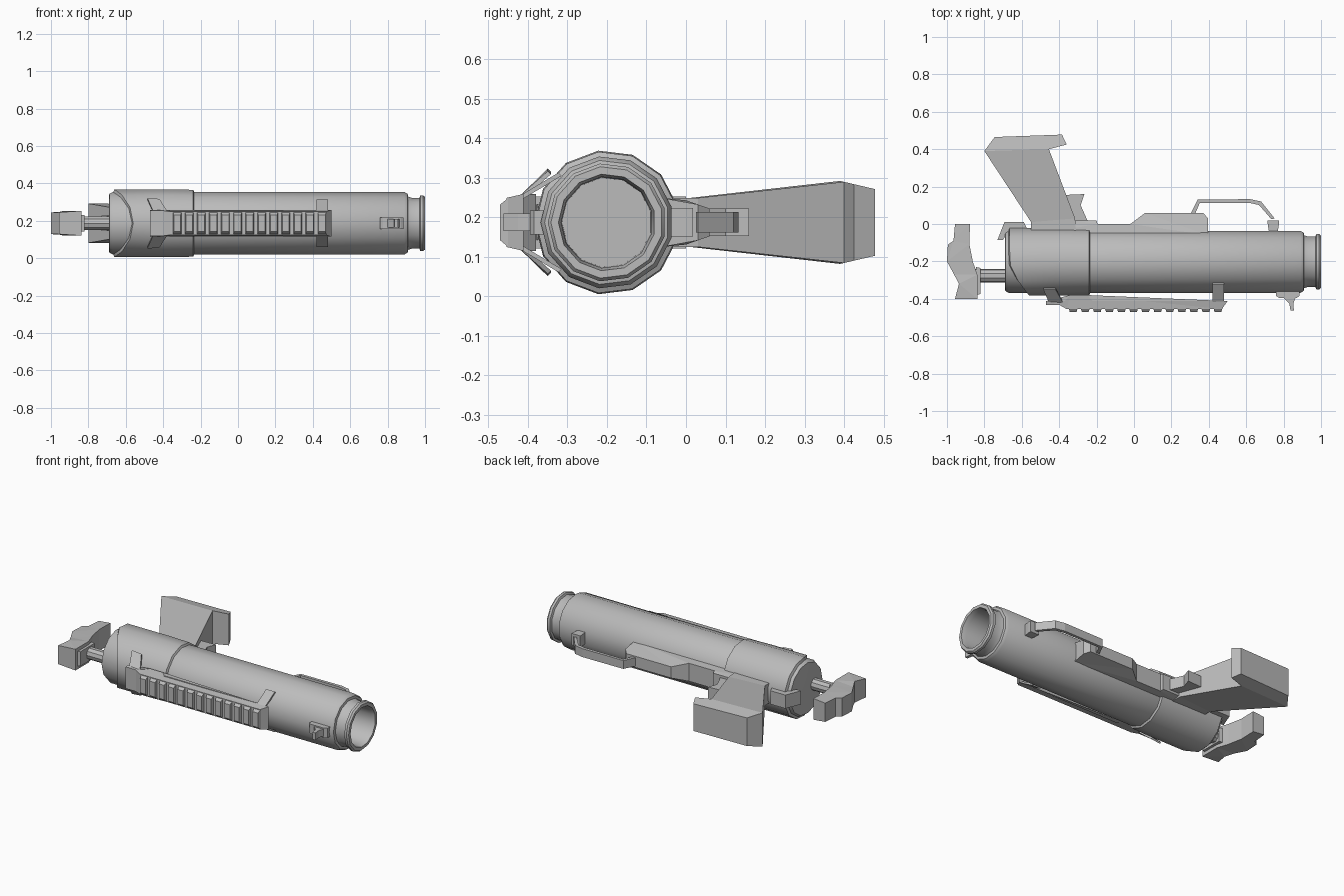
import bpy, bmesh, math

if "Cube" in bpy.data.objects:
    bpy.data.objects.remove(bpy.data.objects["Cube"])

CY, CZ, SIDES = -0.2, 0.187, 13

grey = bpy.data.materials.new("gunmetal grey")
grey.diffuse_color = (0.5, 0.5, 0.5, 1)
grey.use_nodes = True
grey.node_tree.nodes["Principled BSDF"].inputs["Base Color"].default_value = grey.diffuse_color


def finish(name, bm, smooth=False):
    bmesh.ops.recalc_face_normals(bm, faces=bm.faces)
    me = bpy.data.meshes.new(name)
    bm.to_mesh(me)
    bm.free()
    me.materials.append(grey)
    ob = bpy.data.objects.new(name, me)
    bpy.context.collection.objects.link(ob)
    if smooth:
        bpy.ops.object.select_all(action='DESELECT')
        ob.select_set(True)
        bpy.context.view_layer.objects.active = ob
        bpy.ops.object.shade_smooth_by_angle(angle=math.radians(35))
    return ob


def lathe(name, prof, cy=CY, cz=CZ, sides=SIDES, shift=None, caps=True):
    """Spin (x, radius) pairs round an axis along x; shift moves x by angle."""
    bm = bmesh.new()
    rings = []
    for i, (x, r) in enumerate(prof):
        ring = []
        for k in range(sides):
            a = math.pi + 2 * math.pi * k / sides
            dx = shift(i, a) if shift else 0
            ring.append(bm.verts.new((x + dx, cy + r * math.cos(a), cz + r * math.sin(a))))
        rings.append(ring)
    for p, q in zip(rings, rings[1:]):
        for k in range(sides):
            j = (k + 1) % sides
            bm.faces.new((p[k], p[j], q[j], q[k]))
    if caps:
        bm.faces.new(rings[0])
        bm.faces.new(rings[-1])
    return finish(name, bm, True)


def slab(name, pts, half, cz=CZ):
    """Extrude an (x, y) outline in z; half is a number or a function of (x, y)."""
    h = half if callable(half) else (lambda x, y: half)
    bm = bmesh.new()
    lo = [bm.verts.new((x, y, cz - h(x, y))) for x, y in pts]
    hi = [bm.verts.new((x, y, cz + h(x, y))) for x, y in pts]
    n = len(pts)
    bm.faces.new(lo)
    bm.faces.new(hi)
    for i in range(n):
        j = (i + 1) % n
        bm.faces.new((lo[i], lo[j], hi[j], hi[i]))
    bmesh.ops.triangulate(bm, faces=[f for f in bm.faces if len(f.verts) > 4])
    return finish(name, bm)


def ramp(*stops):
    """Piecewise linear half width along y."""
    def f(x, y):
        if y <= stops[0][0]:
            return stops[0][1]
        for (a, u), (b, v) in zip(stops, stops[1:]):
            if y <= b:
                return u + (v - u) * (y - a) / (b - a)
        return stops[-1][1]
    return f


def arm(name, pts, thick=0.008):
    """Thin slanted plate, mirrored above and below the rail; pts are (x, y, z offset)."""
    bm = bmesh.new()
    for s in (1, -1):
        a = [bm.verts.new((x, y, CZ + s * z)) for x, y, z in pts]
        b = [bm.verts.new((x, y - thick, CZ + s * (z + thick))) for x, y, z in pts]
        bm.faces.new(a)
        bm.faces.new(b)
        for i in range(len(pts)):
            j = (i + 1) % len(pts)
            bm.faces.new((a[i], a[j], b[j], b[i]))
    return finish(name, bm)


# Launch tube with necked muzzle, flange and closed bore
lathe("tube", [(-0.69, 0.14), (-0.688, 0.158), (-0.67, 0.168), (0.89, 0.168), (0.907, 0.158),
               (0.91, 0.143), (0.93, 0.137), (0.97, 0.137), (0.975, 0.15), (0.99, 0.15),
               (1.0, 0.142), (1.0, 0.123), (0.97, 0.116), (0.7, 0.114)])


# Rear sleeve, its back edge notched on the front side
def notch(i, a):
    return 0.105 * max(0, -math.cos(a)) ** 1.5 if i < 2 else 0


lathe("rear_sleeve", [(-0.672, 0.166), (-0.665, 0.183), (-0.39, 0.183), (-0.24, 0.180),
                      (-0.233, 0.166)], shift=notch, caps=False)

# Shoulder rest on a round rod
lathe("rest_rod", [(-0.89, 0.037), (-0.68, 0.037)], cy=-0.277, sides=10)
slab("shoulder_rest", [(-0.957, 0), (-0.877, 0), (-0.88, -0.107), (-0.862, -0.2), (-0.838, -0.27),
                       (-0.838, -0.4), (-0.957, -0.4), (-0.936, -0.32), (-0.962, -0.27),
                       (-1.0, -0.2), (-0.995, -0.11), (-0.965, -0.09)],
     lambda x, y: 0.058 if x < -0.95 else 0.066)
slab("rest_clip", [(-0.845, -0.23), (-0.822, -0.235), (-0.822, -0.375), (-0.845, -0.38)], 0.045)

# Hand grip with flared foot
slab("grip", [(-0.55, -0.04), (-0.55, 0.01), (-0.8, 0.39), (-0.745, 0.465), (-0.385, 0.478),
              (-0.36, 0.425), (-0.455, 0.4), (-0.315, 0.03), (-0.31, -0.04)],
     ramp((0.03, 0.062), (0.39, 0.105), (0.48, 0.084)))

# Trigger block
slab("trigger", [(-0.38, 0.02), (-0.375, 0.155), (-0.265, 0.16), (-0.285, 0.1), (-0.245, 0.01),
                 (-0.3, -0.03)], 0.035)

# Rear bracket on the grip side
slab("rear_bracket", [(-0.73, -0.085), (-0.692, 0.012), (-0.59, 0.012), (-0.56, -0.05),
                      (-0.68, -0.05), (-0.70, -0.085)], 0.042)

# Stepped housing along the grip side
slab("side_housing", [(-0.55, -0.06), (-0.55, 0.0), (-0.32, 0.018), (-0.2, 0.018), (-0.195, 0.0),
                      (-0.02, 0.0), (0.06, 0.06), (0.37, 0.06), (0.395, 0.03), (0.395, -0.06)],
     ramp((-0.04, 0.062), (0.0, 0.056), (0.06, 0.035)))

# Carry bar and its collar
slab("carry_bar", [(0.30, 0.05), (0.34, 0.13), (0.62, 0.133), (0.68, 0.12), (0.752, 0.03),
                   (0.735, 0.025), (0.668, 0.102), (0.615, 0.113), (0.352, 0.113), (0.325, 0.05)], 0.026)
slab("bar_collar", [(0.715, -0.0), (0.715, 0.018), (0.775, 0.018), (0.775, 0.0), (0.768, -0.045),
                    (0.722, -0.045)], 0.036)

# Front sight loop and peg
slab("sight_loop", [(0.775, -0.35), (0.76, -0.36), (0.76, -0.385), (0.775, -0.395), (0.87, -0.395),
                    (0.885, -0.385), (0.885, -0.36), (0.87, -0.35), (0.873, -0.383), (0.772, -0.383)], 0.03)
slab("sight_peg", [(0.795, -0.39), (0.865, -0.39), (0.852, -0.425), (0.855, -0.462), (0.837, -0.462),
                   (0.83, -0.425)], 0.022)

# Accessory rail with repeated teeth
slab("rail", [(-0.47, -0.412), (-0.47, -0.432), (-0.4, -0.432), (-0.36, -0.455), (0.47, -0.455),
              (0.5, -0.412), (-0.22, -0.412), (-0.25, -0.38), (-0.34, -0.38), (-0.37, -0.412)],
     ramp((-0.455, 0.062), (-0.412, 0.072)))
for i in range(13):
    x = -0.325 + 0.0645 * i
    slab(f"rail_tooth_{i + 1}", [(x - 0.024, -0.45), (x - 0.018, -0.471), (x + 0.018, -0.471),
                                 (x + 0.024, -0.45)], ramp((-0.471, 0.045), (-0.45, 0.062)))

# Slanted arms that clasp the tube
arm("rear_arm", [(-0.455, -0.412, 0.06), (-0.38, -0.412, 0.06), (-0.42, -0.342, 0.122),
                 (-0.485, -0.342, 0.128)])
arm("front_arm", [(0.42, -0.412, 0.06), (0.48, -0.412, 0.06), (0.48, -0.315, 0.118),
                  (0.42, -0.315, 0.118)])
